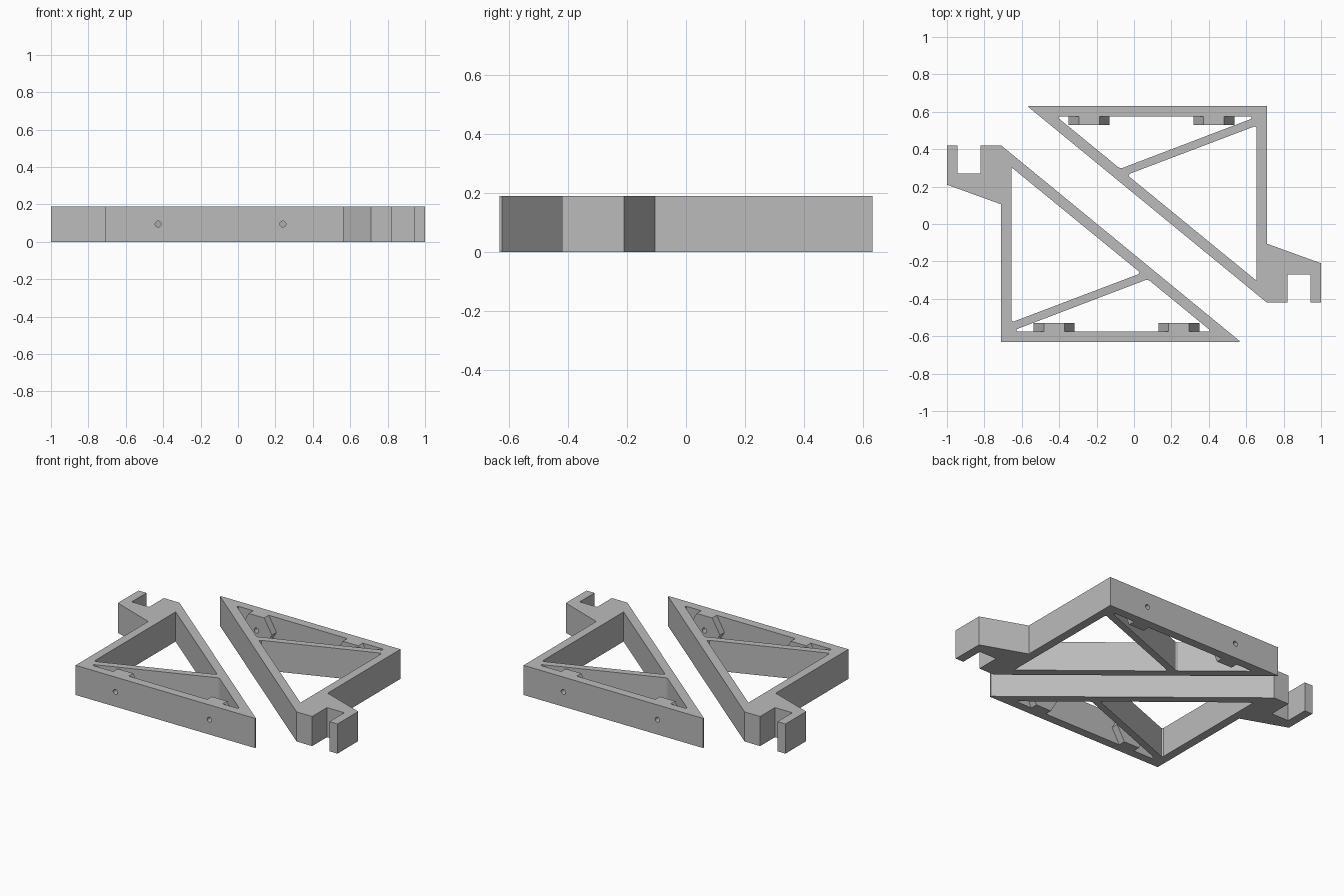
import bpy, bmesh, math
from mathutils import Matrix

if "Cube" in bpy.data.objects:
    bpy.data.objects.remove(bpy.data.objects["Cube"])

H = 0.19                      # bracket thickness
SCREW_X = (-0.427, 0.24)      # screw positions along the base wall

grey = bpy.data.materials.new("plain grey")
grey.diffuse_color = (0.5, 0.5, 0.5, 1)
grey.use_nodes = True
grey.node_tree.nodes["Principled BSDF"].inputs["Base Color"].default_value = grey.diffuse_color


def finish(bm, name):
    bmesh.ops.recalc_face_normals(bm, faces=bm.faces)
    me = bpy.data.meshes.new(name)
    bm.to_mesh(me)
    bm.free()
    me.materials.append(grey)
    ob = bpy.data.objects.new(name, me)
    bpy.context.collection.objects.link(ob)
    return ob


def plate(name, loops):
    """Extrude an outline with inner openings up to the full thickness."""
    bm = bmesh.new()
    edges = []
    for loop in loops:
        vs = [bm.verts.new((x, y, 0)) for x, y in loop]
        edges += [bm.edges.new((a, b)) for a, b in zip(vs, vs[1:] + vs[:1])]
    bmesh.ops.triangle_fill(bm, edges=edges, use_beauty=True)
    ext = bmesh.ops.extrude_face_region(bm, geom=bm.faces[:], use_keep_orig=True)
    top = [g for g in ext["geom"] if isinstance(g, bmesh.types.BMVert)]
    bmesh.ops.translate(bm, verts=top, vec=(0, 0, H))
    return finish(bm, name)


def prism_y(name, sides, r, x, y0, y1):
    """Regular prism along y, with a corner pointing to +x."""
    bm = bmesh.new()
    bmesh.ops.create_cone(bm, cap_ends=True, segments=sides, radius1=r,
                          radius2=r, depth=y1 - y0)
    spin = math.pi / sides if abs(max(v.co.x for v in bm.verts) - r) > 1e-4 else 0
    m = (Matrix.Translation((x, (y0 + y1) / 2, H / 2))
         @ Matrix.Rotation(math.pi / 2, 4, 'X') @ Matrix.Rotation(spin, 4, 'Z'))
    bmesh.ops.transform(bm, matrix=m, verts=bm.verts)
    return finish(bm, name)


def drill(ob, cutter):
    mod = ob.modifiers.new("drill", 'BOOLEAN')
    mod.operation, mod.solver, mod.object = 'DIFFERENCE', 'EXACT', cutter
    bpy.context.view_layer.objects.active = ob
    bpy.ops.object.modifier_apply(modifier=mod.name)


# Bracket frame: hook, outer triangle, two openings split by a brace
outline = [(-1, 0.42), (-0.943, 0.42), (-0.943, 0.27), (-0.82, 0.27),
           (-0.82, 0.42), (-0.71, 0.42), (0.563, -0.624), (0.563, -0.632),
           (-0.71, -0.632), (-0.71, 0.105), (-1, 0.21)]
upper_opening = [(-0.655, 0.303), (0.03, -0.257), (0.022, -0.269),
                 (-0.645, -0.522), (-0.655, -0.515)]
lower_opening = [(-0.629, -0.563), (0.066, -0.298), (0.082, -0.302),
                 (0.404, -0.566), (0.40, -0.576), (-0.625, -0.576)]
frame = plate("left_bracket", [outline, upper_opening, lower_opening])
parts = [frame]

# Hexagonal screw bosses on the inside of the base wall, drilled through
for i, x in enumerate(SCREW_X):
    boss = prism_y(f"left_screw_boss_{i + 1}", 6, H / math.sqrt(3), x, -0.576, -0.53)
    cutter = prism_y("screw_hole_cutter", 24, 0.016, x, -0.7, -0.5)
    drill(frame, cutter)
    drill(boss, cutter)
    bpy.data.objects.remove(cutter)
    parts.append(boss)

# Second bracket: the same parts turned half way round
for ob in parts:
    twin = ob.copy()
    twin.data = ob.data.copy()
    twin.name = ob.name.replace("left", "right")
    twin.data.transform(Matrix.Rotation(math.pi, 4, 'Z'))
    bpy.context.collection.objects.link(twin)
